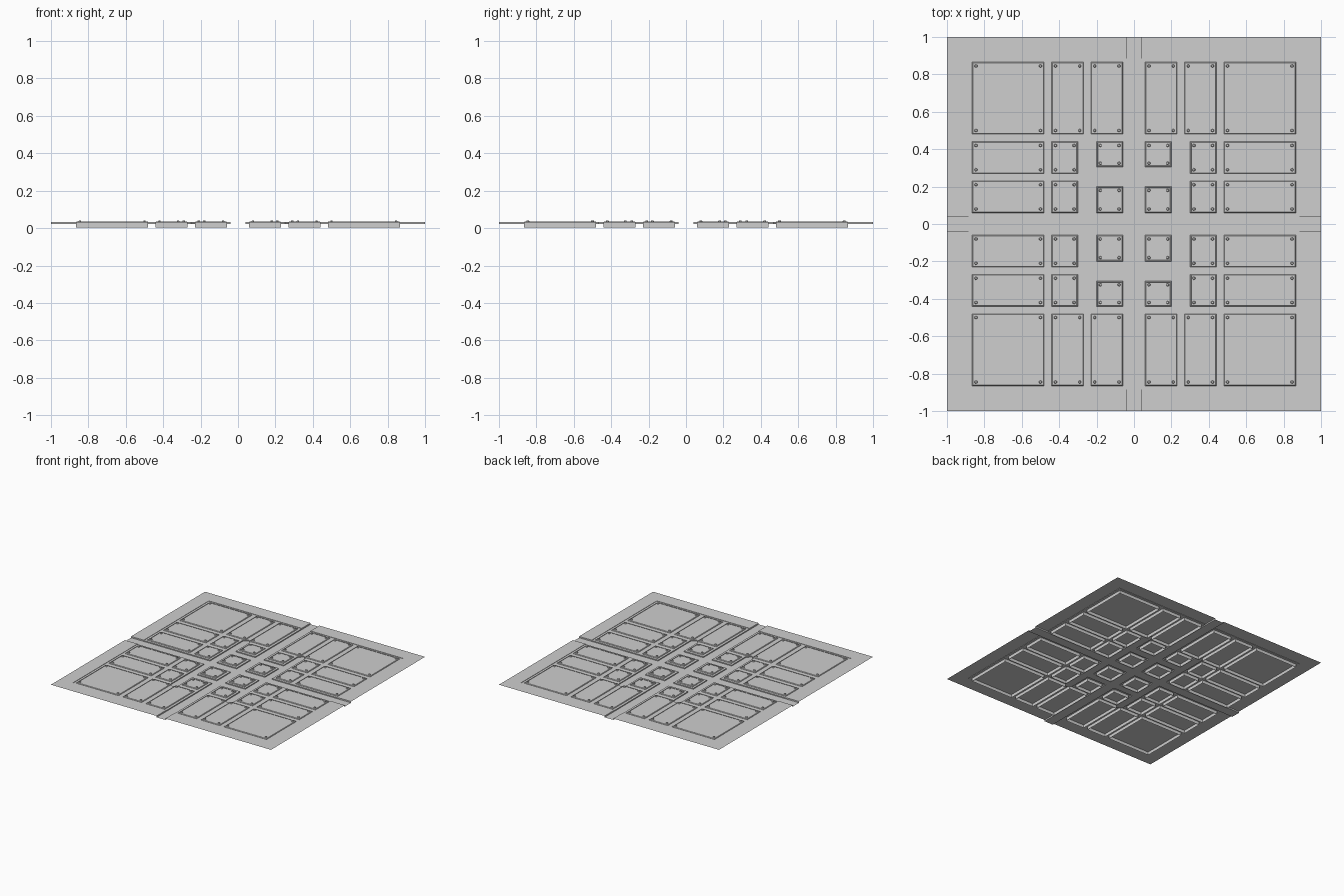
import bpy
import bmesh
from mathutils import Vector

cube = bpy.data.objects.get("Cube")
if cube:
    bpy.data.objects.remove(cube, do_unlink=True)

mat = bpy.data.materials.new("plain_grey")
mat.use_nodes = True
GREY = (0.62, 0.62, 0.62, 1)
mat.diffuse_color = GREY
mat.node_tree.nodes["Principled BSDF"].inputs["Base Color"].default_value = GREY

PAVE, ROAD, BORDER = 0.029, 0.021, 0.032
LANE = 0.04        # half width of the main cross roads
SIDE = 0.0325      # half width of the side roads
EDGE = 0.885       # inner edge of the border


def finish(bm, name):
    """Make an object from one quarter and mirror it to the other three."""
    mesh = bpy.data.meshes.new(name)
    bm.to_mesh(mesh)
    bm.free()
    obj = bpy.data.objects.new(name, mesh)
    bpy.context.collection.objects.link(obj)
    mesh.materials.append(mat)
    mirror = obj.modifiers.new("quarters", 'MIRROR')
    mirror.use_axis = (True, True, False)
    mirror.merge_threshold = 0.0001
    return obj


def shift_region(bm, test, dz):
    """Raise or sink the flat faces that pass the test, adding kerb walls."""
    faces = [f for f in bm.faces
             if abs(f.normal.z) > 0.9 and test(f.calc_center_median())]
    new = bmesh.ops.extrude_face_region(bm, geom=faces)["geom"]
    bmesh.ops.translate(bm, vec=(0, 0, dz),
                        verts=[v for v in new if isinstance(v, bmesh.types.BMVert)])
    old = [f for f in faces if f.is_valid]
    if old:
        bmesh.ops.delete(bm, geom=old, context='FACES')
    bm.normal_update()


def is_road(c):
    off = abs(c.x - 0.25)
    avenue = off < SIDE and c.y + off < 0.5
    street = abs(c.y - 0.25) < SIDE and c.x < 0.25
    return c.x < LANE or c.y < LANE or avenue or street


def is_border(c):
    return max(c.x, c.y) > EDGE and not is_road(c)


# Paved ground with sunken roads, pointed avenue ends and a raised border
bm = bmesh.new()
corners = [(0, 0), (1, 0), (1, 1), (0, 1)]
bm.faces.new([bm.verts.new((x, y, PAVE)) for x, y in corners])
cuts = [((p, p, 0), axis) for p in (LANE, 0.25 - SIDE, 0.25, 0.25 + SIDE, EDGE)
        for axis in ((1, 0, 0), (0, 1, 0))]
cuts += [((0.25, 0.5, 0), (1, 1, 0)), ((0.25, 0.5, 0), (1, -1, 0))]
for point, normal in cuts:
    bmesh.ops.bisect_plane(bm, geom=bm.verts[:] + bm.edges[:] + bm.faces[:],
                           plane_co=point, plane_no=normal)
bm.normal_update()
shift_region(bm, is_road, ROAD - PAVE)
shift_region(bm, is_border, BORDER - PAVE)
# Leave the outer rim and the mirror seams open
stray = []
for f in bm.faces:
    c = f.calc_center_median()
    if abs(f.normal.z) < 0.5 and (max(c.x, c.y) > 0.999 or min(c.x, c.y) < 0.001):
        stray.append(f)
bmesh.ops.delete(bm, geom=stray, context='FACES')
finish(bm, "ground_and_roads")

# City blocks of one quarter: x from, x to, y from, y to
BLOCKS = {
    "corner_block": (0.48, 0.865, 0.48, 0.865),
    "outer_block": (0.48, 0.865, 0.27, 0.44),
    "outer_middle_block": (0.48, 0.865, 0.06, 0.23),
    "long_outer_block": (0.27, 0.44, 0.48, 0.865),
    "long_inner_block": (0.06, 0.23, 0.48, 0.865),
    "side_block": (0.30, 0.44, 0.27, 0.44),
    "side_middle_block": (0.30, 0.44, 0.06, 0.23),
    "inner_block": (0.06, 0.20, 0.305, 0.44),
    "centre_block": (0.06, 0.20, 0.06, 0.20),
}


def block(name, x0, x1, y0, y1):
    """Hollow block, open below, with a low kerb around its top."""
    bm = bmesh.new()
    rings = []
    for inset, z in ((0, 0.003), (0, 0.031), (0.003, 0.035)):
        a, b, c, d = x0 + inset, x1 - inset, y0 + inset, y1 - inset
        rings.append([bm.verts.new((x, y, z))
                      for x, y in ((a, c), (b, c), (b, d), (a, d))])
    for low, high in zip(rings, rings[1:]):
        for i in range(4):
            j = (i + 1) % 4
            bm.faces.new((low[i], low[j], high[j], high[i]))
    top = bm.faces.new(rings[-1])
    bm.normal_update()
    bmesh.ops.inset_individual(bm, faces=[top], thickness=0.004)
    bmesh.ops.inset_individual(bm, faces=[top], thickness=0.001, depth=-0.002)
    finish(bm, name)


for name, rect in BLOCKS.items():
    block(name, *rect)

# Small six-sided studs near the corners of every block
bm = bmesh.new()
for x0, x1, y0, y1 in BLOCKS.values():
    for x in (x0 + 0.02, x1 - 0.02):
        for y in (y0 + 0.02, y1 - 0.02):
            made = bmesh.ops.create_cone(bm, cap_ends=True, segments=6,
                                         radius1=0.009, radius2=0.006, depth=0.01)
            bmesh.ops.translate(bm, verts=made["verts"], vec=Vector((x, y, 0.037)))
finish(bm, "corner_studs")
